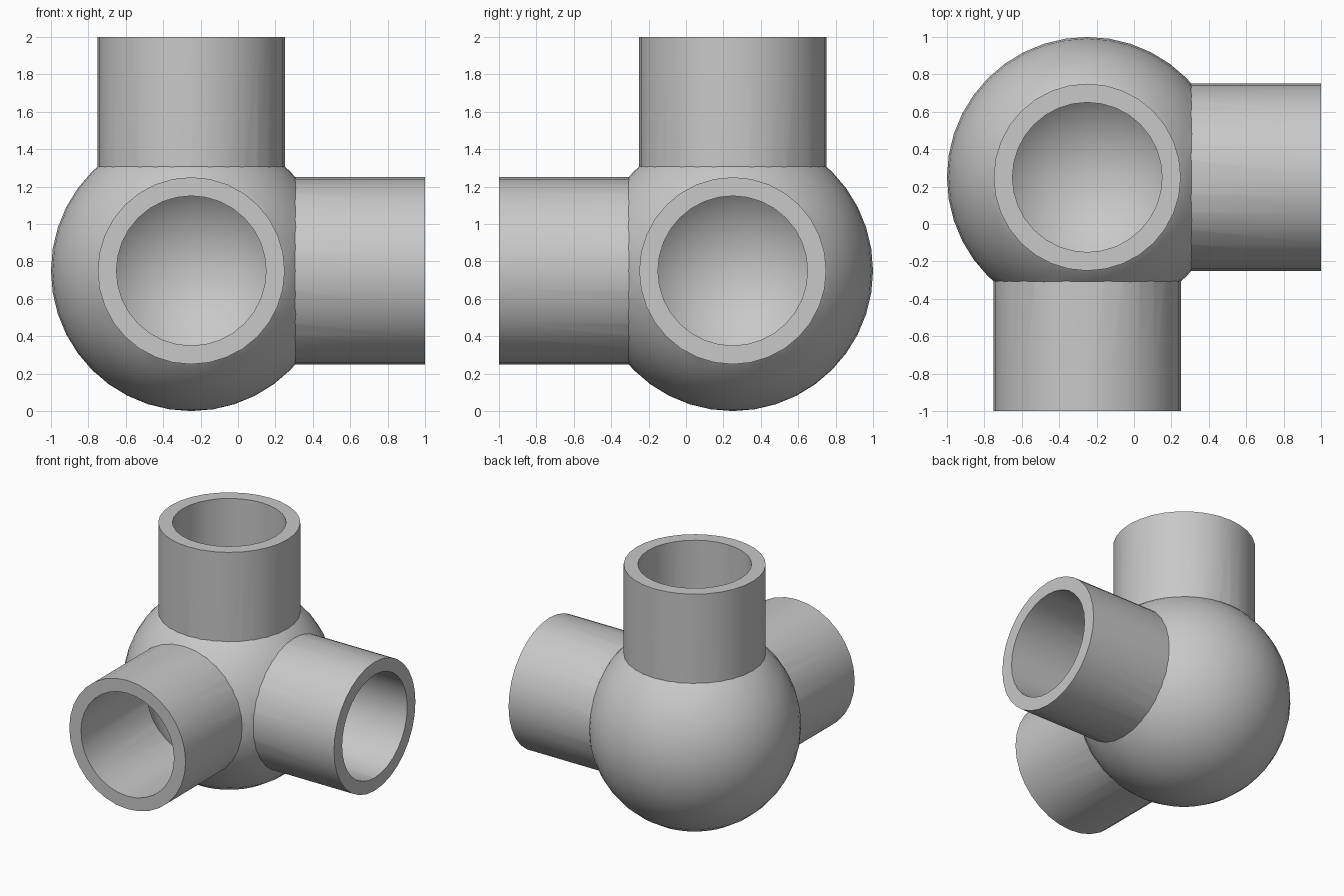
import bpy, math
from mathutils import Vector

if "Cube" in bpy.data.objects:
    bpy.data.objects.remove(bpy.data.objects["Cube"], do_unlink=True)

CENTRE = Vector((-0.25, 0.25, 0.75))
DIRECTIONS = [Vector((1, 0, 0)), Vector((0, -1, 0)), Vector((0, 0, 1))]

grey = bpy.data.materials.new("plain grey")
grey.use_nodes = True
colour = (0.58, 0.58, 0.58, 1)
grey.diffuse_color = colour
grey.node_tree.nodes["Principled BSDF"].inputs["Base Color"].default_value = colour


def ball(name, radius):
    bpy.ops.mesh.primitive_uv_sphere_add(
        segments=40, ring_count=20, radius=radius, location=CENTRE)
    ob = bpy.context.object
    ob.name = name
    ob.data.materials.append(grey)
    return ob


def pipe(name, radius, start, end, direction):
    bpy.ops.mesh.primitive_cylinder_add(
        vertices=32, radius=radius, depth=end - start,
        location=CENTRE + direction * (start + end) / 2,
        rotation=direction.to_track_quat('Z', 'Y').to_euler())
    ob = bpy.context.object
    ob.name = name
    ob.data.materials.append(grey)
    return ob


def combine(target, tool, operation):
    mod = target.modifiers.new(operation.lower(), 'BOOLEAN')
    mod.operation = operation
    mod.solver = 'EXACT'
    mod.object = tool
    bpy.ops.object.select_all(action='DESELECT')
    bpy.context.view_layer.objects.active = target
    target.select_set(True)
    bpy.ops.object.modifier_apply(modifier=mod.name)
    bpy.data.objects.remove(tool, do_unlink=True)


def junction(name, ball_radius, pipe_radius, reach):
    # Ball with three pipes at right angles, merged into one solid
    body = ball(name, ball_radius)
    for direction in DIRECTIONS:
        combine(body, pipe("pipe", pipe_radius, 0.1, reach, direction), 'UNION')
    return body


# Outer body, hollowed by a smaller solid of the same shape
connector = junction("corner_pipe_connector", 0.75, 0.5, 1.25)
hollow = junction("hollow_cutter", 0.6, 0.4, 1.35)
hollow.hide_render = True
combine(connector, hollow, 'DIFFERENCE')

# Smooth round surfaces, keeping joints and rims crisp
bpy.ops.object.select_all(action='DESELECT')
connector.select_set(True)
bpy.context.view_layer.objects.active = connector
bpy.ops.object.shade_smooth_by_angle(angle=math.radians(30))
